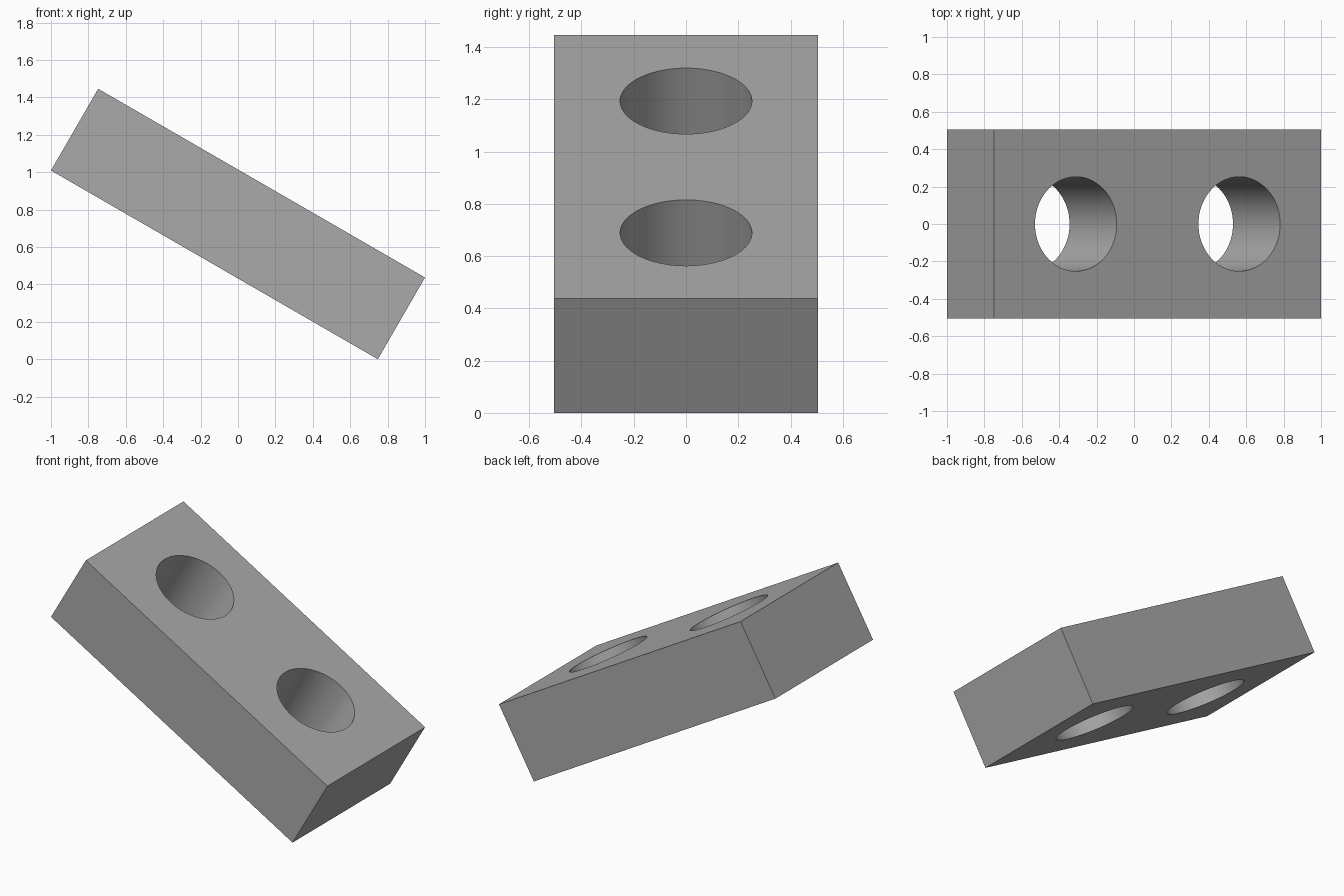
import bpy
import math

cube = bpy.data.objects.get("Cube")
if cube:
    bpy.data.objects.remove(cube, do_unlink=True)

T = 0.5045                      # block thickness; other sizes are multiples
TILT = math.radians(30)

grey = bpy.data.materials.new("plain grey")
grey.use_nodes = True
colour = (0.4, 0.4, 0.4, 1)
grey.diffuse_color = colour
grey.node_tree.nodes["Principled BSDF"].inputs["Base Color"].default_value = colour

# Rectangular block
bpy.ops.mesh.primitive_cube_add(size=1)
block = bpy.context.object
block.name = "drilled_block"
block.scale = (4 * T, 2 * T, T)
bpy.ops.object.transform_apply(location=False, rotation=False, scale=True)
block.data.materials.append(grey)

# Two round through holes
for side in (-1, 1):
    bpy.ops.mesh.primitive_cylinder_add(vertices=96, radius=T / 2, depth=2 * T,
                                        location=(side * T, 0, 0))
    cutter = bpy.context.object
    cutter.name = "hole_cutter"
    cutter.hide_render = True
    cutter.data.materials.append(grey)
    cut = block.modifiers.new("hole", "BOOLEAN")
    cut.operation = "DIFFERENCE"
    cut.solver = "EXACT"
    cut.object = cutter
    bpy.context.view_layer.objects.active = block
    bpy.ops.object.modifier_apply(modifier=cut.name)
    bpy.data.objects.remove(cutter, do_unlink=True)

# Smooth hole walls, sharp rims and edges
bpy.ops.object.select_all(action="DESELECT")
block.select_set(True)
bpy.context.view_layer.objects.active = block
bpy.ops.object.shade_smooth_by_angle(angle=math.radians(30))

# Tilt the block down towards +x, resting on its lower edge
block.rotation_euler.y = TILT
block.location.z = 2 * T * math.sin(TILT) + T / 2 * math.cos(TILT)
